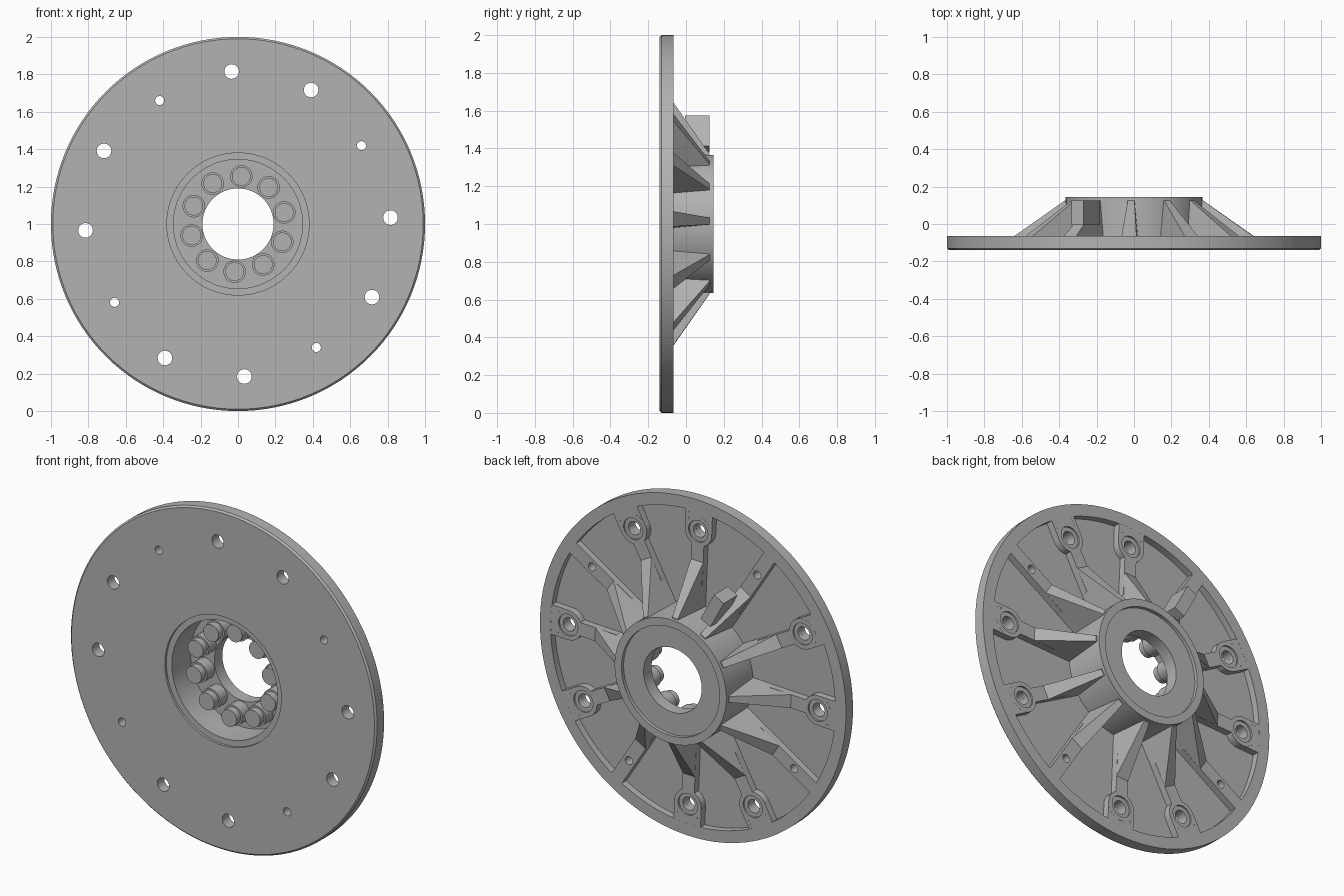
import bpy, bmesh, math
from mathutils import Vector

cube = bpy.data.objects.get("Cube")
if cube:
    bpy.data.objects.remove(cube)

grey = bpy.data.materials.new("machined_grey")
grey.use_nodes = True
grey.diffuse_color = (0.45, 0.45, 0.45, 1)
grey.node_tree.nodes["Principled BSDF"].inputs["Base Color"].default_value = grey.diffuse_color

FRONT, FLOOR, RIM, HUB = -0.14, -0.105, -0.065, 0.145
PHASE = 2.4
BOLT_R, SMALL_R = 0.816, 0.782
small = [PHASE + 30 + 90 * i for i in range(4)]
bolts = [PHASE + 90 * i + d for i in range(4) for d in (0, 59)]


def polar(r, t, y, deg):
    """Radial, tangential and axial position on the wheel."""
    a = math.radians(deg)
    return Vector((r * math.cos(a) - t * math.sin(a), y, 1 + r * math.sin(a) + t * math.cos(a)))


def lathe(bm, profile, centre, segs):
    """Closed (radius, y) profile turned around an axis along y."""
    rings = []
    for i in range(segs):
        a = math.tau * i / segs
        rings.append([bm.verts.new((centre.x + r * math.cos(a), y, centre.z + r * math.sin(a)))
                      for r, y in profile])
    n = len(profile)
    for i in range(segs):
        a, b = rings[i], rings[(i + 1) % segs]
        for j in range(n):
            k = (j + 1) % n
            bm.faces.new((a[j], a[k], b[k], b[j]))


def hull(bm, points):
    verts = [bm.verts.new(p) for p in points]
    bmesh.ops.convex_hull(bm, input=verts)


def bar(bm, r0, r1, half, y0, y1, deg, shift=0):
    hull(bm, [polar(r, shift + t, y, deg) for r in (r0, r1) for t in (-half, half) for y in (y0, y1)])


def finish(bm, name):
    bmesh.ops.remove_doubles(bm, verts=bm.verts, dist=1e-6)
    bmesh.ops.recalc_face_normals(bm, faces=bm.faces)
    mesh = bpy.data.meshes.new(name)
    bm.to_mesh(mesh)
    bm.free()
    mesh.materials.append(grey)
    ob = bpy.data.objects.new(name, mesh)
    bpy.context.collection.objects.link(ob)
    return ob


def smooth(ob):
    bpy.ops.object.select_all(action="DESELECT")
    ob.select_set(True)
    bpy.context.view_layer.objects.active = ob
    bpy.ops.object.shade_smooth_by_angle(angle=math.radians(30))


def disc(bm, centre, r, y0, y1, segs):
    lathe(bm, [(0, y0), (r, y0), (r, y1), (0, y1)], centre, segs)


# Drills for the through holes
bm = bmesh.new()
for angles, ring, r in ((bolts, BOLT_R, 0.039), (small, SMALL_R, 0.024)):
    for deg in angles:
        c = polar(ring, 0, 0, deg)
        bmesh.ops.create_cone(bm, cap_ends=True, segments=32, radius1=r, radius2=r, depth=0.6)
        for v in bm.verts[-64:]:
            v.co = Vector((v.co.x, v.co.z, v.co.y)) + c
drills = finish(bm, "hole_cutter")
drills.hide_render = True
drills.hide_set(True)


def drill(ob):
    """Cut the holes and bake the result."""
    mod = ob.modifiers.new("holes", "BOOLEAN")
    mod.operation, mod.solver, mod.object = "DIFFERENCE", "EXACT", drills
    deps = bpy.context.evaluated_depsgraph_get()
    mesh = bpy.data.meshes.new_from_object(ob.evaluated_get(deps))
    ob.modifiers.clear()
    ob.data = mesh


# Flange with pocketed back, hub and stepped front recess
bm = bmesh.new()
lathe(bm, [(0.38, FRONT), (0.99, FRONT), (1, FRONT + 0.01), (1, RIM), (0.93, RIM), (0.93, FLOOR),
           (0.365, FLOOR), (0.365, HUB), (0.32, HUB), (0.32, 0.125), (0.19, 0.125), (0.19, 0.05),
           (0.345, 0.05), (0.345, -0.125), (0.38, -0.125)], Vector((0, 0, 1)), 128)
body = finish(bm, "flange_and_hub")
drill(body)
smooth(body)

# Bolt bosses with a shallow counterbore
bm = bmesh.new()
for deg in bolts:
    lathe(bm, [(0.039, FLOOR - 0.01), (0.088, FLOOR - 0.01), (0.088, RIM), (0.063, RIM),
               (0.063, RIM - 0.01), (0.039, RIM - 0.01)], polar(BOLT_R, 0, 0, deg), 40)
smooth(finish(bm, "bolt_bosses"))

# Webs joining the bosses to the rim
bm = bmesh.new()
for deg in bolts:
    for side in (-1, 1):
        bar(bm, BOLT_R, 0.945, 0.011, FLOOR - 0.01, RIM - 0.0002, deg, side * 0.077)
    bar(bm, BOLT_R + 0.064, 0.945, 0.07, FLOOR - 0.01, RIM - 0.0004, deg)
finish(bm, "boss_webs")

# Low ridges from the rib feet to the bosses
bm = bmesh.new()
for deg in bolts:
    bar(bm, 0.5, BOLT_R - 0.07, 0.04, FLOOR - 0.01, RIM, deg)
finish(bm, "bolt_ridges")

# Low ridges carrying the small holes
bm = bmesh.new()
for deg in small:
    bar(bm, 0.5, 0.945, 0.04, FLOOR - 0.01, RIM - 0.0002, deg)
ridges = finish(bm, "small_hole_ridges")
drill(ridges)
smooth(ridges)

# Tapered ribs bracing the hub
bm = bmesh.new()
for deg in bolts + small:
    hull(bm, [polar(r, side * half, y, deg) for side in (-1, 1)
              for r, half, y in ((0.352, 0.018, 0.125), (0.37, 0.018, 0.125), (0.64, 0.04, RIM),
                                 (0.64, 0.04, FLOOR - 0.01), (0.352, 0.04, FLOOR - 0.01))])
finish(bm, "ribs")

# Lug standing on one rib
bm = bmesh.new()
bar(bm, 0.45, 0.635, 0.036, -0.005, 0.125, small[1] - 4)
finish(bm, "rib_lug")

# Ring of capped pins in the front recess
bm = bmesh.new()
for i in range(10):
    lathe(bm, [(0, -0.06), (0.05, -0.06), (0.05, -0.02), (0.06, -0.02), (0.06, 0.055), (0, 0.055)],
          polar(0.255, 0, 0, 86 + 36 * i), 32)
smooth(finish(bm, "pins"))
